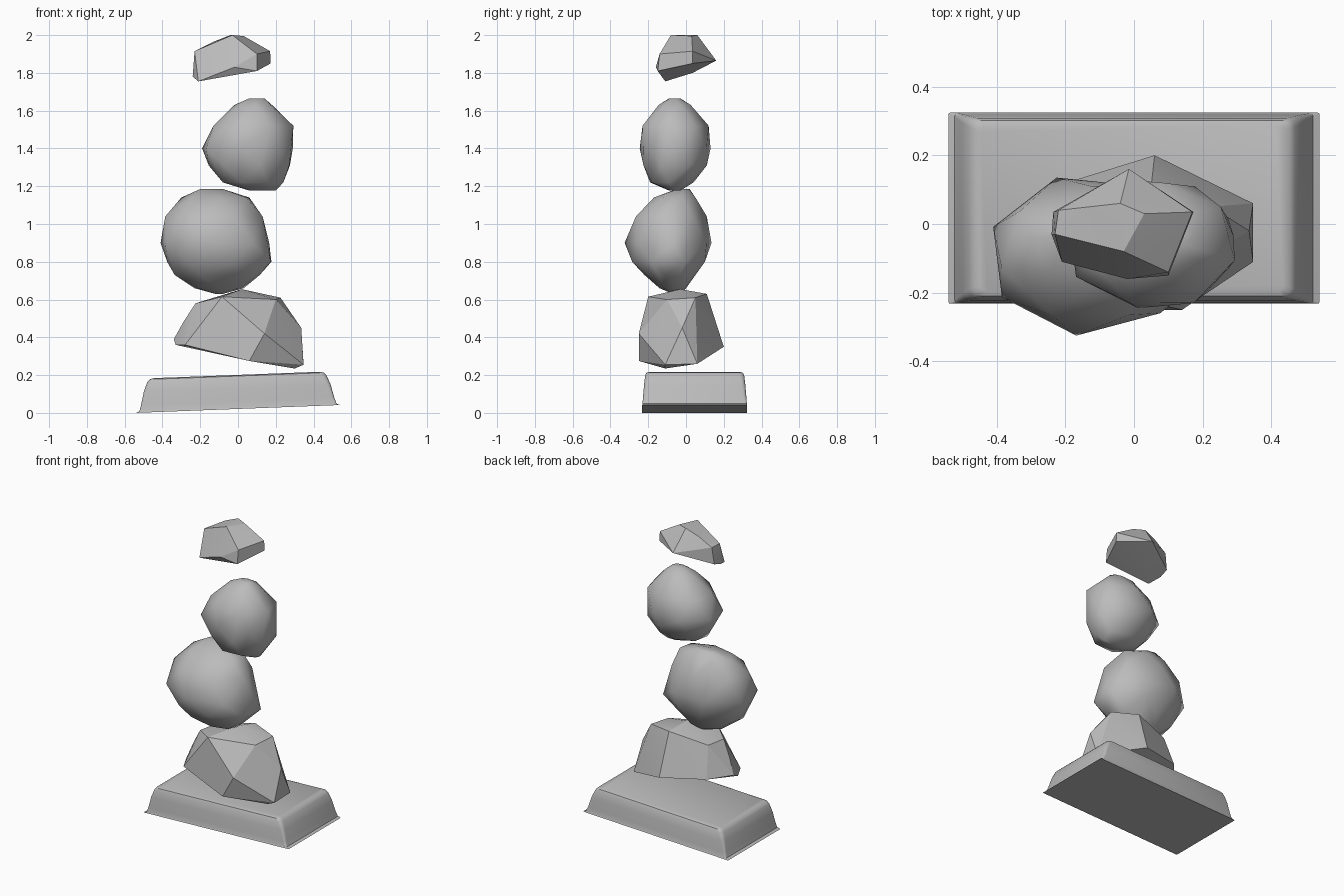
import bpy
import bmesh
from math import sin, cos, tau, radians
from mathutils import Matrix

default_cube = bpy.data.objects.get("Cube")
if default_cube:
    bpy.data.objects.remove(default_cube, do_unlink=True)

# One plain stone colour
stone = bpy.data.materials.new("stone grey")
stone.use_nodes = True
stone_colour = (0.5, 0.5, 0.5, 1)
stone.diffuse_color = stone_colour
for node in stone.node_tree.nodes:
    if node.type == 'BSDF_PRINCIPLED':
        node.inputs["Base Color"].default_value = stone_colour
        node.inputs["Roughness"].default_value = 0.8


def finish(bm, name, smooth_angle):
    """Turn a bmesh into a shaded, coloured object."""
    bmesh.ops.recalc_face_normals(bm, faces=bm.faces[:])
    mesh = bpy.data.meshes.new(name)
    bm.to_mesh(mesh)
    bm.free()
    mesh.materials.append(stone)
    obj = bpy.data.objects.new(name, mesh)
    bpy.context.collection.objects.link(obj)
    bpy.ops.object.select_all(action='DESELECT')
    obj.select_set(True)
    bpy.context.view_layer.objects.active = obj
    bpy.ops.object.shade_smooth_by_angle(angle=radians(smooth_angle))
    return obj


def hull_rock(name, points, smooth_angle):
    """Chiselled rock: the convex hull of its corner points."""
    bm = bmesh.new()
    for point in points:
        bm.verts.new(point)
    bmesh.ops.convex_hull(bm, input=bm.verts[:])
    loose = [v for v in bm.verts if not v.link_faces]
    bmesh.ops.delete(bm, geom=loose, context='VERTS')
    return finish(bm, name, smooth_angle)


def remap(values, low, high):
    """Stretch values so that they span exactly low to high."""
    a, b = min(values), max(values)
    return [low + (v - a) / (b - a) * (high - low) for v in values]


def boulder(name, rings, sides=7, twist=0.37):
    """Rounded boulder: hull of twisted rings given as height and extents."""
    points = []
    for index, (z, x_min, x_max, y_min, y_max) in enumerate(rings):
        angles = [tau * (k + index * twist) / sides for k in range(sides)]
        xs = remap([cos(a) for a in angles], x_min, x_max)
        ys = remap([sin(a) for a in angles], y_min, y_max)
        points += [(x, y, z) for x, y in zip(xs, ys)]
    return hull_rock(name, points, smooth_angle=50)


def rounded_rectangle(half_x, half_y, radius, z, steps=3):
    """Corner points of one level of the slab."""
    points = []
    for quarter, (sx, sy) in enumerate([(1, 1), (-1, 1), (-1, -1), (1, -1)]):
        for step in range(steps + 1):
            a = tau / 4 * (quarter + step / steps)
            points.append((sx * (half_x - radius) + radius * cos(a),
                           sy * (half_y - radius) + radius * sin(a), z))
    return points


# Base slab: sloping sides, thin flared lip, rounded top edge, slightly tilted
bm = bmesh.new()
levels = [(0.54, 0.278, 0.004, 0), (0.522, 0.276, 0.008, 0.008),
          (0.512, 0.274, 0.015, 0.04), (0.495, 0.268, 0.02, 0.11),
          (0.475, 0.262, 0.025, 0.16), (0.462, 0.256, 0.025, 0.174),
          (0.44, 0.243, 0.02, 0.18)]
loops = [[bm.verts.new(p) for p in rounded_rectangle(*level)] for level in levels]
for lower, upper in zip(loops, loops[1:]):
    for k in range(len(lower)):
        n = (k + 1) % len(lower)
        bm.faces.new((lower[k], lower[n], upper[n], upper[k]))
bm.faces.new(loops[0][::-1])
bm.faces.new(loops[-1])
tilt = Matrix.Translation((0, 0.046, 0.021)) @ Matrix.Rotation(radians(-2.2), 4, 'Y')
bm.transform(tilt)
finish(bm, "base_slab", 35)

# Lower rock: half stone with a slanted flat underside
hull_rock("lower_rock", [
    # underside rim
    (-.33, -.08, .36), (-.28, -.18, .36), (.06, -.25, .275), (.3, -.11, .235),
    (.347, -.11, .255), (.347, .06, .26), (.06, .2, .35), (-.23, .11, .38),
    # shoulders
    (-.34, -.02, .39), (.335, -.02, .45), (.14, -.25, .42), (-.29, -.05, .48),
    # crown
    (.225, .05, .61), (.2, -.1, .6), (.02, -.03, .655), (-.085, -.2, .615),
    (-.225, -.08, .58), (-.2, .05, .58), (.05, .11, .63)], smooth_angle=20)

# Large boulder
boulder("large_boulder", [
    (1.185, -.2, -.08, -.05, .02), (1.14, -.3, .06, -.17, .05),
    (1.04, -.385, .13, -.265, .11), (.9, -.41, .165, -.325, .135),
    (.8, -.375, .177, -.285, .1), (.73, -.335, .115, -.22, .05),
    (.66, -.23, .03, -.14, 0), (.63, -.12, -.08, -.07, -.03)])

# Small boulder
boulder("small_boulder", [
    (1.665, .06, .14, -.09, -.03), (1.63, -.02, .18, -.145, .025),
    (1.52, -.13, .293, -.23, .12), (1.4, -.19, .29, -.245, .13),
    (1.31, -.155, .275, -.225, .11), (1.22, -.08, .24, -.19, .04),
    (1.177, .06, .2, -.09, -.03)])

# Top rock: small half stone floating above the stack
hull_rock("top_rock", [
    # underside rim
    (-.21, -.11, 1.755), (-.24, -.03, 1.78), (-.235, .035, 1.8),
    (-.015, .16, 1.865), (.173, .035, 1.85), (.1, -.15, 1.81), (-.02, -.16, 1.83),
    # shoulders
    (.17, .035, 1.915), (.1, -.14, 1.9), (-.23, -.03, 1.915), (-.22, .04, 1.91),
    # crown
    (-.03, -.08, 2), (.03, .03, 1.995), (-.04, .06, 2), (-.13, .05, 1.965)],
    smooth_angle=20)
